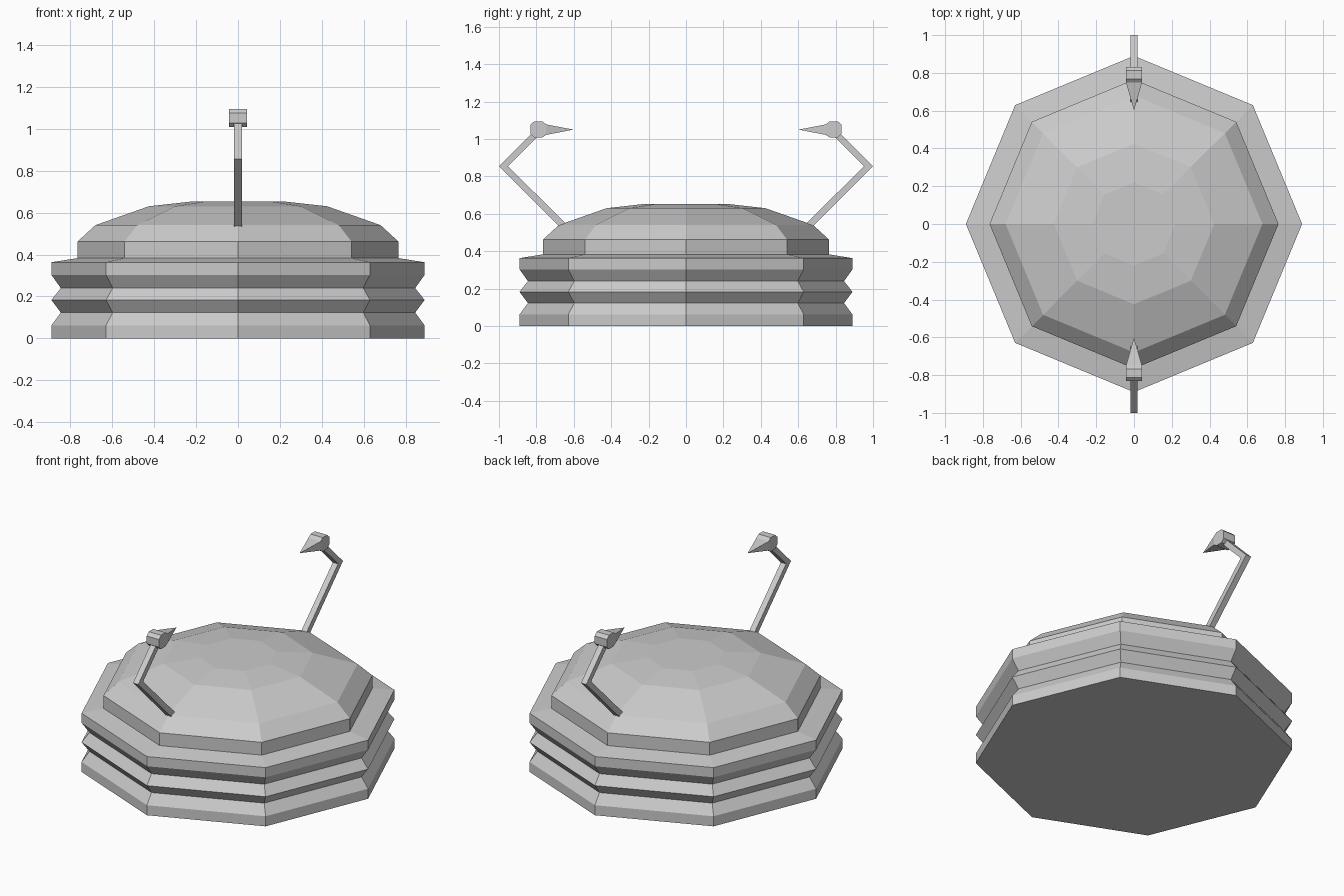
import bpy, bmesh, math

if "Cube" in bpy.data.objects:
    bpy.data.objects.remove(bpy.data.objects["Cube"])


def add_object(name, bm):
    bmesh.ops.recalc_face_normals(bm, faces=bm.faces[:])
    mesh = bpy.data.meshes.new(name)
    bm.to_mesh(mesh)
    bm.free()
    obj = bpy.data.objects.new(name, mesh)
    bpy.context.collection.objects.link(obj)
    return obj


def lathe(name, profile, sides=8):
    """Stack of octagonal rings, capped at both ends."""
    bm = bmesh.new()
    rings = [[bm.verts.new((r * math.cos(2 * math.pi * i / sides),
                            r * math.sin(2 * math.pi * i / sides), z))
              for i in range(sides)] for r, z in profile]
    for a, b in zip(rings, rings[1:]):
        for i in range(sides):
            j = (i + 1) % sides
            bm.faces.new((a[i], a[j], b[j], b[i]))
    bm.faces.new(rings[0][::-1])
    bm.faces.new(rings[-1])
    return add_object(name, bm)


def side_extrude(name, outline, half_width, tip=None, tip_edge=None):
    """Side outline (y, z) extruded along x, optionally with a pointed beak."""
    bm = bmesh.new()
    left = [bm.verts.new((-half_width, y, z)) for y, z in outline]
    right = [bm.verts.new((half_width, y, z)) for y, z in outline]
    n = len(outline)
    bm.faces.new(left)
    bm.faces.new(right[::-1])
    for i in range(n):
        j = (i + 1) % n
        quad = (left[i], left[j], right[j], right[i])
        if i == tip_edge:
            apex = bm.verts.new((0, *tip))
            for k in range(4):
                bm.faces.new((quad[k], quad[(k + 1) % 4], apex))
        else:
            bm.faces.new(quad)
    return add_object(name, bm)


def mirror_y(obj):
    mod = obj.modifiers.new("mirror", 'MIRROR')
    mod.use_axis = (False, True, False)
    mod.use_mirror_merge = False


# Ribbed base with stepped collar and faceted dome
lathe("ribbed_domed_body", [
    (0.89, 0), (0.89, 0.062), (0.845, 0.123), (0.89, 0.183), (0.845, 0.24),
    (0.89, 0.303), (0.89, 0.363), (0.765, 0.383), (0.765, 0.462),
    (0.68, 0.54), (0.425, 0.63), (0.22, 0.653)])

# Bent arms on front and back
mirror_y(side_extrude("bent_arm", [
    (0.64, 0.545), (0.952, 0.855), (0.785, 1.022), (0.81, 1.045),
    (1.0, 0.855), (0.675, 0.53)], 0.018))

# Chamfered heads with inward pointing tips
mirror_y(side_extrude("pointed_head", [
    (0.748, 1.078), (0.748, 1.022), (0.768, 1.008), (0.812, 1.008),
    (0.832, 1.028), (0.832, 1.075), (0.812, 1.094), (0.768, 1.094)],
    0.042, tip=(0.602, 1.05), tip_edge=0))
